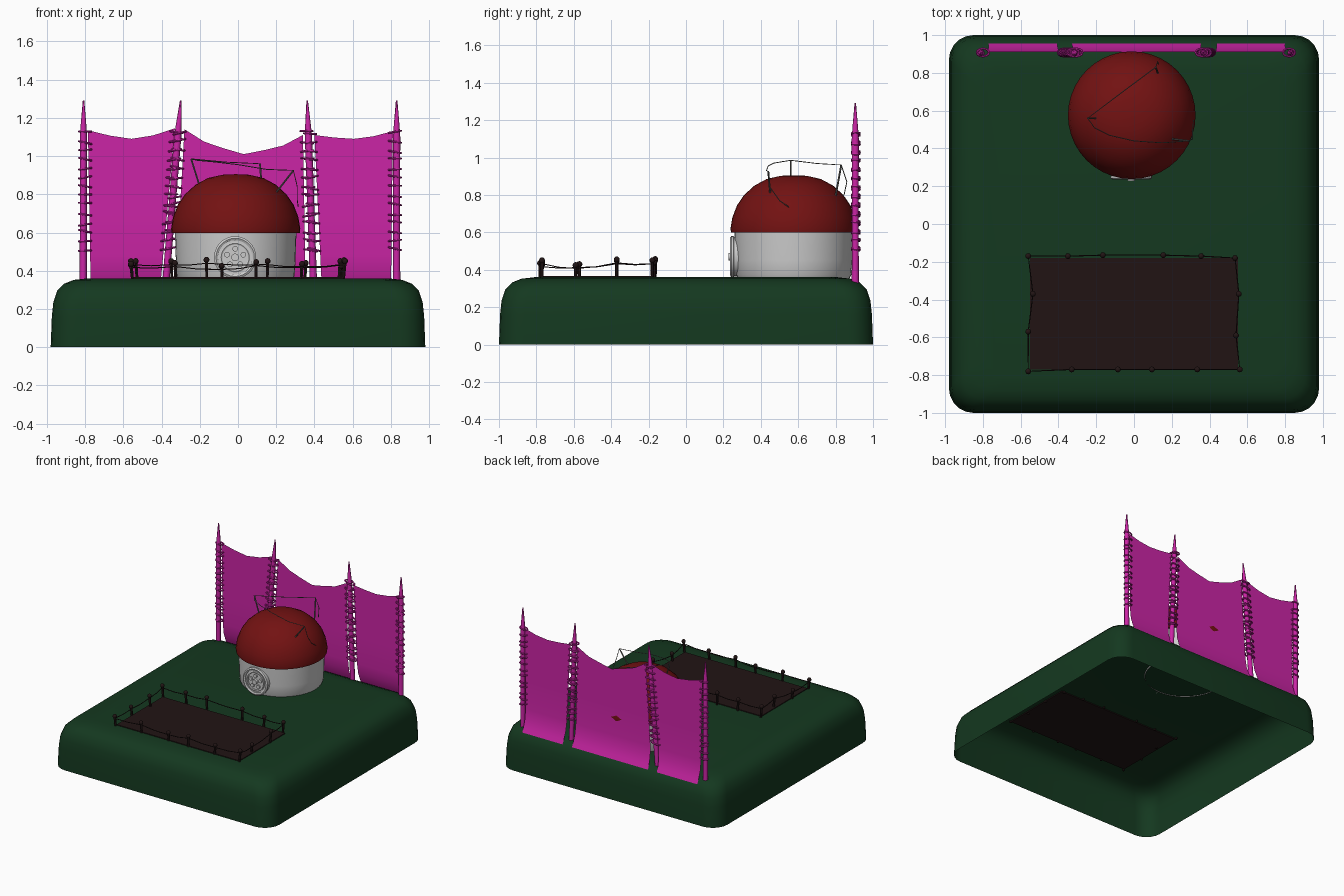
import bpy, bmesh, math, random
from mathutils import Vector

if "Cube" in bpy.data.objects:
    bpy.data.objects.remove(bpy.data.objects["Cube"])
random.seed(3)

def material(name, rgb):
    m = bpy.data.materials.new(name)
    m.diffuse_color = (*rgb, 1)
    m.use_nodes = True
    m.node_tree.nodes["Principled BSDF"].inputs["Base Color"].default_value = m.diffuse_color
    return m

GREEN = material("grass", (0.007, 0.04, 0.014))
BROWN = material("soil", (0.015, 0.007, 0.007))
RED = material("roof_red", (0.17, 0.006, 0.006))
PINK = material("cloth", (0.6, 0.018, 0.38))
WIRE = material("wire", (0.12, 0.12, 0.11))

def finish(name, bm, mat=None, angle=40):
    bmesh.ops.recalc_face_normals(bm, faces=bm.faces)
    me = bpy.data.meshes.new(name)
    bm.to_mesh(me)
    bm.free()
    ob = bpy.data.objects.new(name, me)
    bpy.context.collection.objects.link(ob)
    if mat:
        me.materials.append(mat)
    bpy.ops.object.select_all(action='DESELECT')
    ob.select_set(True)
    bpy.context.view_layer.objects.active = ob
    bpy.ops.object.shade_smooth_by_angle(angle=math.radians(angle))
    return ob

def loft(bm, loops, closed=True):
    rows = [[bm.verts.new(p) for p in loop] for loop in loops]
    n = len(rows[0])
    for a, b in zip(rows, rows[1:]):
        for i in range(n if closed else n - 1):
            j = (i + 1) % n
            bm.faces.new((a[i], a[j], b[j], b[i]))
    return rows

def lathe(name, profile, centre, mat=None, sides=40, cap=True):
    bm = bmesh.new()
    cx, cy = centre
    rows = loft(bm, [[(cx + r * math.cos(math.tau * i / sides), cy + r * math.sin(math.tau * i / sides), z)
                      for i in range(sides)] for r, z in profile])
    if cap:
        bm.faces.new(rows[-1])
    return finish(name, bm, mat)

def tubes(name, paths, mat=None, res=1):
    # each path: (points, radii, cyclic)
    cu = bpy.data.curves.new(name, 'CURVE')
    cu.dimensions = '3D'
    cu.bevel_depth = 1.0
    cu.bevel_resolution = res
    cu.use_fill_caps = True
    for pts, radii, cyclic in paths:
        sp = cu.splines.new('POLY')
        sp.points.add(len(pts) - 1)
        for i, p in enumerate(pts):
            sp.points[i].co = (*p, 1)
            sp.points[i].radius = radii[i] if isinstance(radii, (list, tuple)) else radii
        sp.use_cyclic_u = cyclic
    tmp = bpy.data.objects.new(name + "_curve", cu)
    bpy.context.collection.objects.link(tmp)
    bpy.context.view_layer.update()
    me = tmp.evaluated_get(bpy.context.evaluated_depsgraph_get()).to_mesh()
    bm = bmesh.new()
    bm.from_mesh(me)
    tmp.to_mesh_clear()
    bpy.data.objects.remove(tmp)
    return finish(name, bm, mat, 50)

# Ground block: rounded open-bottomed shell
def rounded_rect(d, z, r=0.13, seg=5):
    hx, hy = 0.98 - d - r, 1.0 - d - r
    pts = []
    for k, (sx, sy) in enumerate([(1, 1), (-1, 1), (-1, -1), (1, -1)]):
        for i in range(seg + 1):
            a = math.pi / 2 * (k + i / seg)
            pts.append((sx * hx + r * math.cos(a), sy * hy + r * math.sin(a), z))
    return pts

bm = bmesh.new()
rows = loft(bm, [rounded_rect(d, z) for d, z in
                 [(0, 0), (0.006, 0.16), (0.014, 0.235), (0.034, 0.295), (0.07, 0.332), (0.12, 0.352), (0.19, 0.36)]])
bm.faces.new(rows[-1])
finish("ground_block", bm, GREEN, 50)

# Soil patch
bm = bmesh.new()
bmesh.ops.create_cube(bm, size=1)
for v in bm.verts:
    v.co = (v.co.x * 1.1, v.co.y * 0.59 - 0.475, v.co.z * 0.014 + 0.359)
finish("soil_patch", bm, BROWN)

# Hut: hollow wall and domed roof
C = (-0.012, 0.576)
lathe("hut_wall", [(0.298, 0.352), (0.308, 0.372), (0.313, 0.45), (0.318, 0.61)], C, cap=False)
lathe("hut_roof", [(0.30, 0.6), (0.335, 0.598), (0.338, 0.62), (0.328, 0.68), (0.303, 0.745), (0.265, 0.80),
                   (0.21, 0.85), (0.145, 0.885), (0.07, 0.902), (0.005, 0.905)], C, RED)

# Round hatch on the front of the hut
HX, HZ = -0.015, 0.47
def front_circle(r, y, cx=HX, cz=HZ, n=28):
    return [(cx + r * math.cos(math.tau * i / n), y, cz + r * math.sin(math.tau * i / n)) for i in range(n)]
def front_disc(bm, r, y0, y1, cx=HX, cz=HZ, n=28):
    rows = loft(bm, [front_circle(r, y0, cx, cz, n), front_circle(r, y1, cx, cz, n)])
    bm.faces.new(rows[1])
bm = bmesh.new()
front_disc(bm, 0.105, 0.29, 0.25)
front_disc(bm, 0.02, 0.25, 0.228, n=14)
for k in range(5):
    a = math.pi / 2 + math.tau * k / 5
    front_disc(bm, 0.015, 0.25, 0.24, HX + 0.045 * math.cos(a), HZ + 0.045 * math.sin(a), 10)
finish("hatch_plate", bm)
tubes("hatch_rings", [(front_circle(0.1, 0.248), 0.012, True), (front_circle(0.073, 0.248), 0.007, True)])

# Wire on bent pegs above the roof
A, B, D = (-0.245, 0.56, 0.985), (0.115, 0.83, 0.96), (0.29, 0.44, 0.925)
pegs = [([A, (-0.2, 0.56, 0.84)], 0.005, False), ([B, (0.13, 0.79, 0.74)], 0.005, False),
        ([D, (0.2, 0.45, 0.81)], 0.005, False)]
line = [([(0.13, 0.845, 0.8), (0.125, 0.86, 0.87), B, (-0.06, 0.7, 0.968), A, (-0.21, 0.51, 0.977), (-0.13, 0.47, 0.97),
          (0.0, 0.44, 0.955), (0.15, 0.43, 0.93), D, (0.31, 0.45, 0.84), (0.31, 0.5, 0.77), (0.315, 0.55, 0.735)],
         0.0025, False)]
tubes("roof_wire", pegs + line, WIRE)

# Cloth screens: scalloped top edge, hem swept backwards
ROWS = [(0.28, 0.968), (0.34, 0.94), (0.40, 0.92), (0.48, 0.911), (0.7, 0.91), (None, 0.91)]
def screen(name, bottom, top, heights):
    bm = bmesh.new()
    n = len(heights)
    loops = []
    for z, y in ROWS:
        row = []
        for i, h in enumerate(heights):
            u = i / (n - 1)
            zz = h if z is None else z
            t = (zz - 0.28) / (h - 0.28)
            xb = bottom[0] + (bottom[1] - bottom[0]) * u
            xt = top[0] + (top[1] - top[0]) * u
            row.append((xb + (xt - xb) * t, y, zz))
        loops.append(row)
    loft(bm, loops, closed=False)
    finish(name, bm, PINK, 60)
screen("screen_left", (-0.77, -0.41), (-0.785, -0.33), [1.135, 1.107, 1.09, 1.108, 1.145])
screen("screen_middle", (-0.33, 0.355), (-0.28, 0.34), [1.14, 1.075, 1.04, 1.01, 1.03, 1.055, 1.11])
screen("screen_right", (0.44, 0.80), (0.40, 0.81), [1.11, 1.097, 1.09, 1.103, 1.13])

# Tapered screen poles and the lacing loops that tie the cloth to them
POLES = [(-0.81, -0.808, (1,)), (-0.378, -0.3, (-1, 1)), (0.395, 0.362, (-1, 1)), (0.83, 0.83, (-1,))]
poles, loops = [], []
for xb, xt, sides in POLES:
    def at(z):
        return xb + (xt - xb) * (z - 0.33) / 0.96
    poles.append(([(at(z), 0.905, z) for z in (0.33, 0.7, 1.1, 1.16, 1.29)], [0.019, 0.018, 0.019, 0.015, 0.004], False))
    for s in sides:
        for k in range(14):
            z = 0.51 + k * 0.047 + random.uniform(-0.01, 0.01)
            tilt = random.uniform(-0.25, 0.25)
            loops.append(([(at(z) + s * 0.009 + 0.032 * math.cos(a), 0.908 + 0.021 * math.sin(a),
                            z + tilt * 0.032 * math.cos(a)) for a in [math.tau * i / 12 for i in range(12)]],
                          0.0055, True))
tubes("screen_poles", poles, PINK, 2)
tubes("lacing_loops", loops, PINK)

# Low rope fence round the soil
POSTS = [(-0.56, -0.17), (-0.35, -0.17), (-0.165, -0.165), (0.155, -0.165), (0.355, -0.17), (0.535, -0.18),
         (0.555, -0.37), (0.54, -0.59), (0.56, -0.77), (0.335, -0.77), (0.095, -0.77), (-0.085, -0.77),
         (-0.33, -0.77), (-0.56, -0.78), (-0.56, -0.57), (-0.535, -0.37)]
TOPS = [0.45, 0.45, 0.457, 0.45, 0.44, 0.45, 0.455, 0.425, 0.45, 0.435, 0.445, 0.425, 0.44, 0.435, 0.43, 0.45]
stakes, rope, knobs = [], [], bmesh.new()
for i, ((x, y), z) in enumerate(zip(POSTS, TOPS)):
    stakes.append(([(x * 0.985, y, 0.345), (x, y, z)], [0.008, 0.010], False))
    res = bmesh.ops.create_uvsphere(knobs, u_segments=10, v_segments=7, radius=0.016)
    bmesh.ops.translate(knobs, verts=res['verts'], vec=(x, y, z))
    a = Vector((x, y, z - 0.018))
    j = (i + 1) % len(POSTS)
    b = Vector((*POSTS[j], TOPS[j] - 0.018))
    rope += [a, (a + b) / 2 - Vector((0, 0, 0.006))]
finish("fence_knobs", knobs, BROWN)
tubes("fence_stakes", stakes, BROWN)
tubes("fence_rope", [(rope, 0.003, True)], BROWN)
